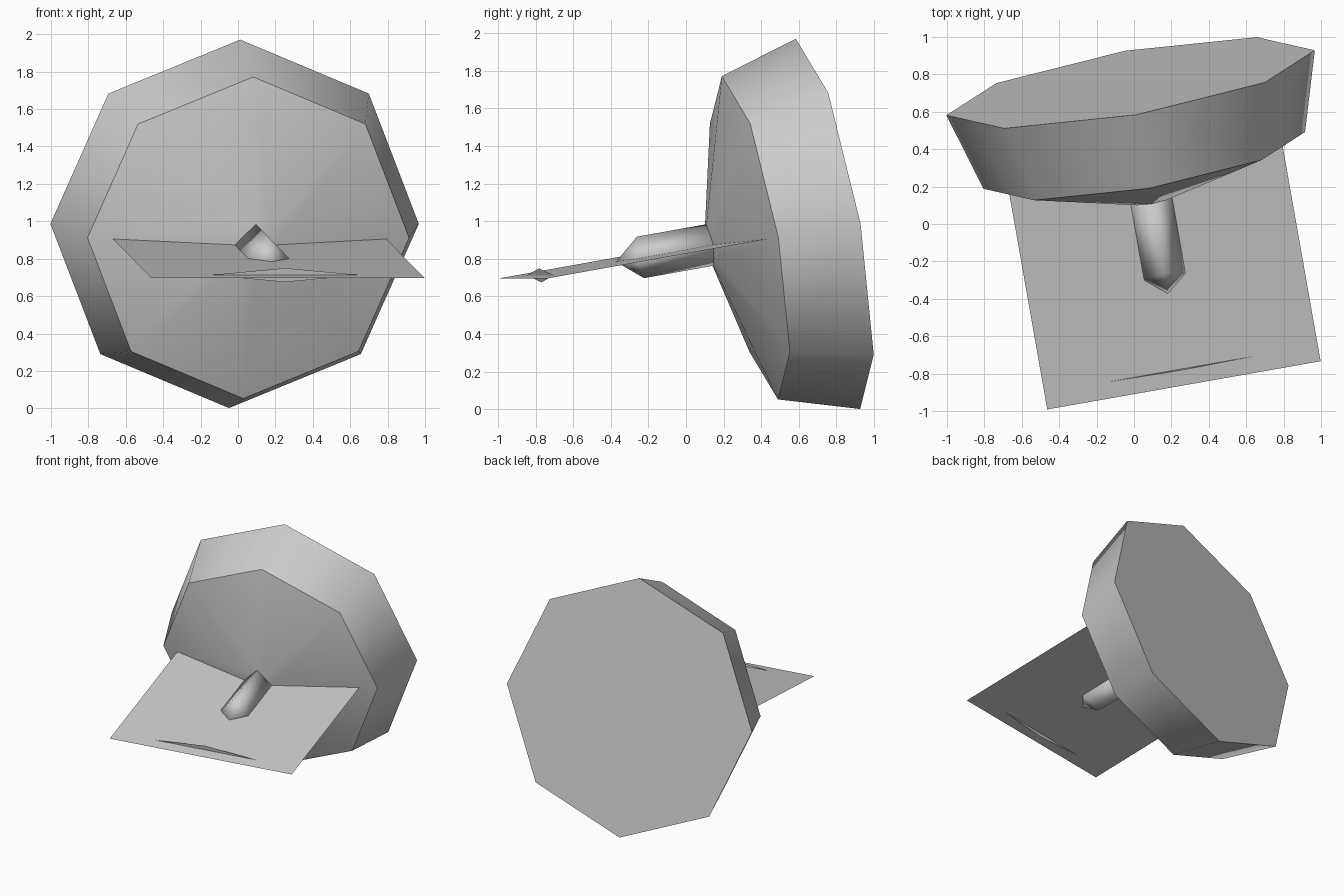
import bpy, bmesh
from math import radians, sin, cos, tau
from mathutils import Matrix

if "Cube" in bpy.data.objects:
    bpy.data.objects.remove(bpy.data.objects["Cube"])

# Shared tilted frame: local -Y is the forward axis, origin at the disc's front rim
FRAME = (Matrix.Translation((0.055, 0.34, 0.912))
         @ Matrix.Rotation(radians(10), 4, 'Z') @ Matrix.Rotation(radians(10), 4, 'X'))


def ring(sides, radius, t, swing=0.0):
    """Ring around the axis at forward distance t; swing pushes the side corners forward."""
    pts = []
    for i in range(sides):
        a = tau * i / sides
        pts.append((radius * sin(a), -t - swing * sin(a) ** 2, radius * cos(a)))
    return pts


def finish(name, bm, angle=None):
    bmesh.ops.recalc_face_normals(bm, faces=bm.faces)
    mesh = bpy.data.meshes.new(name)
    bm.to_mesh(mesh)
    bm.free()
    ob = bpy.data.objects.new(name, mesh)
    ob.matrix_world = FRAME
    bpy.context.collection.objects.link(ob)
    if angle:
        bpy.ops.object.select_all(action='DESELECT')
        ob.select_set(True)
        bpy.context.view_layer.objects.active = ob
        bpy.ops.object.shade_smooth_by_angle(angle=radians(angle))
    return ob


def loft(name, rings, tip=None, angle=None):
    """Skin successive rings, cap the start, and close the end flat or to a tip."""
    bm = bmesh.new()
    loops = [[bm.verts.new(p) for p in r] for r in rings]
    n = len(loops[0])
    bm.faces.new(loops[0])
    for a, b in zip(loops, loops[1:]):
        for i in range(n):
            j = (i + 1) % n
            bm.faces.new((a[i], a[j], b[j], b[i]))
    if tip is None:
        bm.faces.new(loops[-1])
    else:
        apex = bm.verts.new((0, -tip, 0))
        for i in range(n):
            bm.faces.new((loops[-1][i], loops[-1][(i + 1) % n], apex))
    return finish(name, bm, angle)


def sheet(name, pts):
    bm = bmesh.new()
    bm.faces.new([bm.verts.new(p) for p in pts])
    return finish(name, bm)


# Octagonal disc: flat back, tapered rim, shallow cone front
loft("disc_body", [ring(8, 1.0, -0.428), ring(8, 0.873, 0), ring(8, 0.11, 0.22)], angle=50)

# Four-sided smooth shaft with a pointed end
loft("shaft", [ring(4, 0.112, 0.2), ring(4, 0.112, 0.60, 0.04)], tip=0.735, angle=120)

# Flat plate running through the shaft axis
w = 0.742
sheet("flat_plate", [(-w, -0.04, 0), (w, -0.04, 0), (w, -1.24, 0), (-w, -1.24, 0)])

# Thin upright rhombus near the front edge of the plate
sheet("front_blade", [(-0.41, -1.15, 0), (0, -1.15, -0.038), (0.41, -1.15, 0), (0, -1.15, 0.038)])
